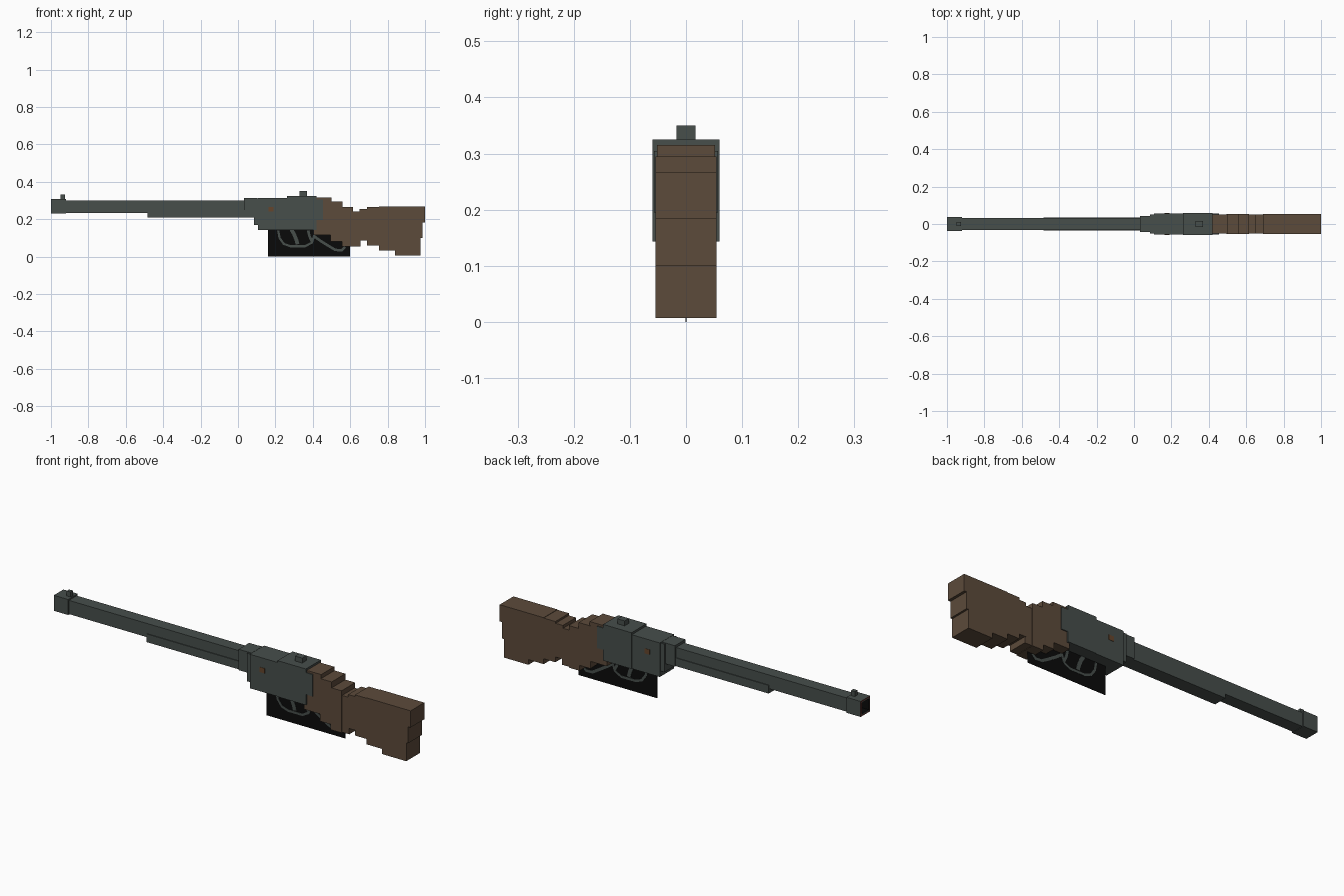
import bpy, bmesh
from mathutils import Vector

cube = bpy.data.objects.get("Cube")
if cube:
    bpy.data.objects.remove(cube, do_unlink=True)


def material(name, rgb):
    m = bpy.data.materials.new(name)
    m.use_nodes = True
    m.diffuse_color = (*rgb, 1)
    m.node_tree.nodes["Principled BSDF"].inputs["Base Color"].default_value = (*rgb, 1)
    return m


steel = material("dark steel", (0.063, 0.077, 0.071))
wood = material("brown wood", (0.107, 0.069, 0.043))
black = material("black", (0.003, 0.003, 0.003))
red = material("dark red", (0.12, 0.018, 0.014))
copper = material("copper brown", (0.13, 0.06, 0.025))


def finish(name, bm, *mats):
    bmesh.ops.recalc_face_normals(bm, faces=bm.faces)
    mesh = bpy.data.meshes.new(name)
    bm.to_mesh(mesh)
    bm.free()
    for m in mats:
        mesh.materials.append(m)
    ob = bpy.data.objects.new(name, mesh)
    bpy.context.collection.objects.link(ob)
    return ob


def box_mesh(bm, x0, x1, z0, z1, half, y=0):
    new = bmesh.ops.create_cube(bm, size=1)["verts"]
    for v in new:
        v.co = Vector(((x0 + x1) / 2 + v.co.x * (x1 - x0),
                       y + v.co.y * 2 * half,
                       (z0 + z1) / 2 + v.co.z * (z1 - z0)))


def box(name, mat, *dims):
    bm = bmesh.new()
    box_mesh(bm, *dims)
    return finish(name, bm, mat)


def ribbon(name, mat, path, width, half):
    """Flat bar that follows a path in the xz plane."""
    pts = [Vector((x, 0, z)) for x, z in path]
    bm = bmesh.new()
    rows = []
    for i, p in enumerate(pts):
        t = (pts[min(i + 1, len(pts) - 1)] - pts[max(i - 1, 0)]).normalized()
        n = Vector((-t.z, 0, t.x)) * width / 2
        rows.append([bm.verts.new(p + s * n + Vector((0, y, 0)))
                     for s, y in ((1, -half), (-1, -half), (-1, half), (1, half))])
    for a, b in zip(rows, rows[1:]):
        for k in range(4):
            bm.faces.new((a[k], a[(k + 1) % 4], b[(k + 1) % 4], b[k]))
    bm.faces.new(rows[0])
    bm.faces.new(rows[-1])
    return finish(name, bm, mat)


# Muzzle block with red rim and a sunken black bore
bm = bmesh.new()
box_mesh(bm, -1, -0.92, 0.23, 0.308, 0.038)
end = min(bm.faces, key=lambda f: f.calc_center_median().x)
rim = bmesh.ops.inset_individual(bm, faces=[end], thickness=0.007)["faces"]
bmesh.ops.inset_individual(bm, faces=[end], thickness=0.009)
bore = bmesh.ops.inset_individual(bm, faces=[end], thickness=0.0005, depth=-0.06)["faces"]
for f in rim:
    f.material_index = 1
for f in bore + [end]:
    f.material_index = 2
finish("muzzle", bm, steel, red, black)
box("front_sight", steel, -0.948, -0.926, 0.3, 0.333, 0.01)

# Barrel and magazine tube
box("barrel", steel, -0.93, 0.05, 0.232, 0.301, 0.031)
box("magazine_tube", steel, -0.485, 0.1, 0.209, 0.25, 0.035)

# Stepped receiver: x0, x1, z0, z1, half width
receiver = [
    (0.033, 0.105, 0.209, 0.314, 0.042),
    (0.085, 0.15, 0.17, 0.311, 0.05),
    (0.106, 0.27, 0.143, 0.314, 0.057),
    (0.262, 0.42, 0.143, 0.325, 0.06),
    (0.415, 0.455, 0.195, 0.305, 0.057),
]
for i, dims in enumerate(receiver):
    box(f"receiver_{i + 1}", steel, *dims)
box("rear_sight", steel, 0.33, 0.37, 0.32, 0.35, 0.017)
for side, label in ((-1, "right"), (1, "left")):
    box(f"receiver_pin_{label}", copper, 0.162, 0.19, 0.24, 0.265, 0.001, side * 0.0575)

# Stepped stock
stock = [
    (0.405, 0.5, 0.115, 0.315, 0.052),
    (0.495, 0.56, 0.08, 0.295, 0.0545),
    (0.555, 0.615, 0.053, 0.265, 0.0545),
    (0.61, 0.655, 0.055, 0.24, 0.05),
    (0.65, 0.695, 0.085, 0.255, 0.052),
    (0.69, 0.76, 0.06, 0.265, 0.0545),
]
for i, dims in enumerate(stock):
    box(f"stock_{i + 1}", wood, *dims)
box("butt_top", wood, 0.755, 1, 0.183, 0.267, 0.0545)
box("butt_middle", wood, 0.755, 0.986, 0.1, 0.185, 0.0545)
box("butt_lower", wood, 0.755, 0.976, 0.033, 0.102, 0.0545)
box("butt_toe", wood, 0.84, 0.976, 0.007, 0.04, 0.0545)

# Thin black plate carrying the guard, trigger and lever shapes
box("guard_plate", black, 0.16, 0.598, 0, 0.15, 0.001)
ribbon("trigger_guard", steel,
       [(0.215, 0.14), (0.222, 0.1), (0.245, 0.068), (0.28, 0.056),
        (0.36, 0.056), (0.395, 0.075), (0.41, 0.12)], 0.012, 0.0025)
ribbon("trigger", steel,
       [(0.285, 0.145), (0.3, 0.12), (0.312, 0.09), (0.318, 0.066)], 0.02, 0.0025)
ribbon("lever_link", steel, [(0.375, 0.14), (0.382, 0.11), (0.395, 0.08)], 0.014, 0.0025)
ribbon("lever_loop", steel,
       [(0.405, 0.11), (0.44, 0.085), (0.48, 0.06), (0.52, 0.036), (0.555, 0.034),
        (0.572, 0.052)], 0.014, 0.0025)
